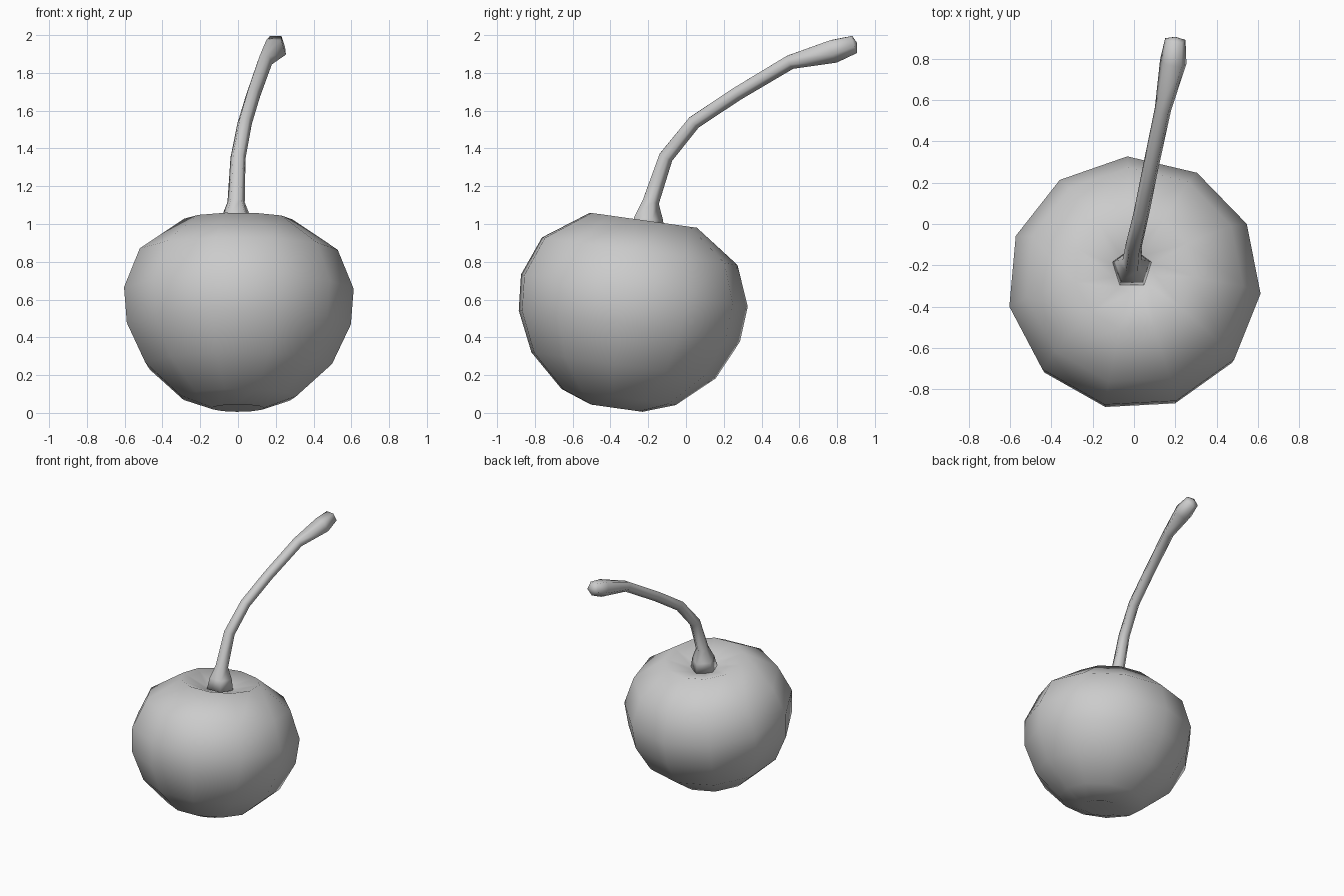
import bpy, bmesh, math
from mathutils import Vector, Matrix

if "Cube" in bpy.data.objects:
    bpy.data.objects.remove(bpy.data.objects["Cube"])


def make_object(name, rings, caps):
    """Skin a list of rings; caps are optional end points (start, end)."""
    bm = bmesh.new()
    loops = [[bm.verts.new(p) for p in ring] for ring in rings]
    n = len(loops[0])
    for a, b in zip(loops, loops[1:]):
        for i in range(n):
            j = (i + 1) % n
            bm.faces.new((a[i], a[j], b[j], b[i]))
    for loop, cap in ((loops[0], caps[0]), (loops[-1], caps[1])):
        if cap is None:
            bm.faces.new(loop)
        else:
            c = bm.verts.new(cap)
            for i in range(n):
                bm.faces.new((loop[i], loop[(i + 1) % n], c))
    bmesh.ops.recalc_face_normals(bm, faces=bm.faces)
    mesh = bpy.data.meshes.new(name)
    bm.to_mesh(mesh)
    bm.free()
    mesh.shade_smooth()
    ob = bpy.data.objects.new(name, mesh)
    bpy.context.collection.objects.link(ob)
    return ob


# Fruit: lathed profile (radius, height) with dimples, tilted backwards
SIDES = 11
profile = [(0.14, -0.53), (0.31, -0.47), (0.50, -0.30), (0.60, -0.09),
           (0.615, 0.10), (0.53, 0.31), (0.29, 0.475), (0.10, 0.41)]
tilt = Matrix.Translation((0, -0.295, 0.55)) @ Matrix.Rotation(math.radians(-8), 4, 'X')
rings = []
for r, h in profile:
    ring = []
    for i in range(SIDES):
        a = math.radians(93) + math.tau * i / SIDES
        ring.append(tilt @ Vector((r * math.cos(a), r * math.sin(a), h)))
    rings.append(ring)
make_object("fruit", rings, (tilt @ Vector((0, 0, -0.49)), tilt @ Vector((0, 0, 0.37))))

# Stem: five-sided sweep along a curved path (x, y, z, radius)
path = [(-0.01, -0.215, 0.95, 0.10), (-0.01, -0.205, 1.03, 0.085),
        (-0.01, -0.19, 1.12, 0.048), (0.0, -0.11, 1.355, 0.042),
        (0.035, 0.04, 1.54, 0.04), (0.08, 0.265, 1.69, 0.04),
        (0.14, 0.55, 1.86, 0.042), (0.19, 0.78, 1.92, 0.068),
        (0.20, 0.89, 1.955, 0.052)]
pts = [Vector(p[:3]) for p in path]
rings = []
for k, p in enumerate(pts):
    t = (pts[min(k + 1, len(pts) - 1)] - pts[max(k - 1, 0)]).normalized()
    v = t.cross(Vector((1, 0, 0))).normalized()
    u = v.cross(t)
    rings.append([p + path[k][3] * (u * math.cos(a) + v * math.sin(a))
                  for a in (math.radians(90) + math.tau * i / 5 for i in range(5))])
make_object("stem", rings, (None, pts[-1] + Vector((0, 0.015, 0.005))))
